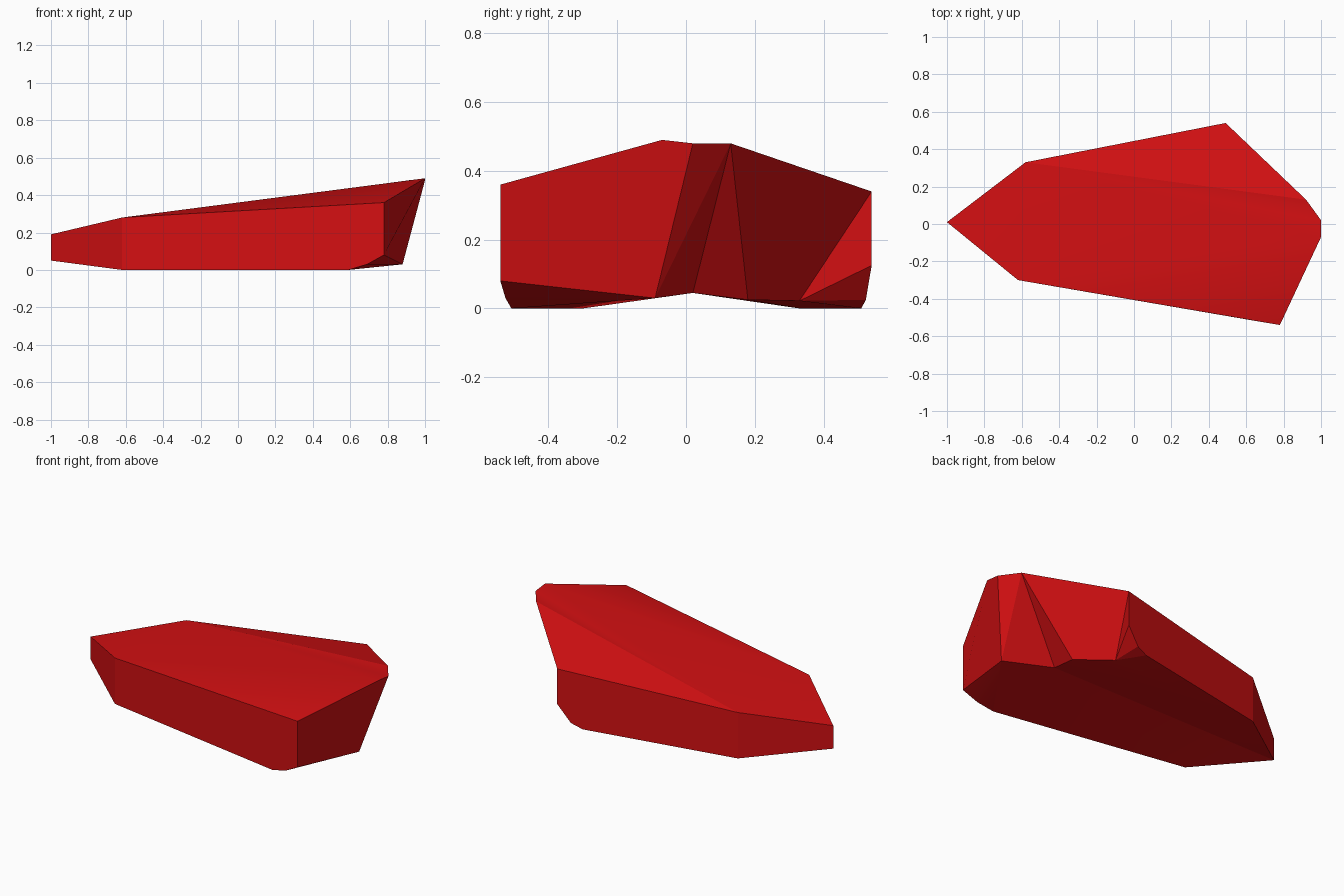
import bpy, bmesh, math

cube = bpy.data.objects.get("Cube")
if cube:
    bpy.data.objects.remove(cube, do_unlink=True)

red = bpy.data.materials.new("bright_red")
red.use_nodes = True
colour = (0.65, 0.005, 0.006, 1)
red.diffuse_color = colour
red.node_tree.nodes["Principled BSDF"].inputs["Base Color"].default_value = colour

# Outline corners of the sloping top: x, y, top height, bottom height
corners = {
    "nose": (-1, .01, .19, .05),
    "front_bend": (-.62, -.3, .28, 0),
    "front_corner": (.78, -.54, .36, .08),
    "back_corner": (.49, .54, .34, .125),
    "back_bend": (-.58, .33, .28, 0),
}
points = {}
for name, (x, y, top, bottom) in corners.items():
    points[name + "_top"] = (x, y, top)
    points[name + "_low"] = (x, y, bottom)

# Blunt tail tip, undercut below it, and clipped lower corners
points.update({
    "tip_front": (1, -.07, .49),
    "tip_mid": (1, .02, .48),
    "tip_back": (.92, .13, .48),
    "tail_heel": (.88, -.09, .03),
    "notch_front": (.59, .02, .045),
    "notch_back": (.595, .18, .025),
    "back_heel": (.41, .33, .022),
    "front_clip": (.69, -.525, .03),
    "front_foot": (.59, -.508, 0),
    "back_clip": (.41, .523, .025),
    "back_foot": (.34, .51, 0),
})

faces = [
    # Gently crowned top
    "nose_top front_bend_top back_bend_top",
    "front_bend_top tip_front back_bend_top",
    "front_bend_top front_corner_top tip_front",
    "back_bend_top tip_front tip_mid",
    "back_bend_top tip_mid tip_back",
    "back_bend_top tip_back back_corner_top",
    # Side walls
    "nose_top nose_low front_bend_low front_bend_top",
    "front_bend_top front_bend_low front_foot front_clip front_corner_low front_corner_top",
    "nose_low nose_top back_bend_top back_bend_low",
    "back_bend_low back_bend_top back_corner_top back_corner_low back_clip back_foot",
    # Folded tail
    "front_corner_top front_corner_low tail_heel tip_mid tip_front",
    "front_corner_low front_clip tail_heel",
    "tail_heel tip_back tip_mid",
    "tail_heel notch_front tip_back",
    "notch_front notch_back tip_back",
    "notch_back back_heel back_corner_top tip_back",
    "back_heel back_corner_low back_corner_top",
    "back_heel back_clip back_corner_low",
    # Shallow arched underside
    "nose_low notch_front front_bend_low",
    "front_bend_low notch_front front_foot",
    "front_foot notch_front tail_heel",
    "front_foot tail_heel front_clip",
    "nose_low back_bend_low notch_front",
    "back_bend_low notch_back notch_front",
    "back_bend_low back_foot back_heel notch_back",
    "back_foot back_clip back_heel",
]

bm = bmesh.new()
verts = {name: bm.verts.new(p) for name, p in points.items()}
for face in faces:
    bm.faces.new([verts[name] for name in face.split()])
bmesh.ops.recalc_face_normals(bm, faces=bm.faces[:])
mesh = bpy.data.meshes.new("wedge_shell")
bm.to_mesh(mesh)
bm.free()
mesh.materials.append(red)

shell = bpy.data.objects.new("wedge_shell", mesh)
bpy.context.collection.objects.link(shell)
bpy.ops.object.select_all(action="DESELECT")
shell.select_set(True)
bpy.context.view_layer.objects.active = shell
bpy.ops.object.shade_smooth_by_angle(angle=math.radians(15))
